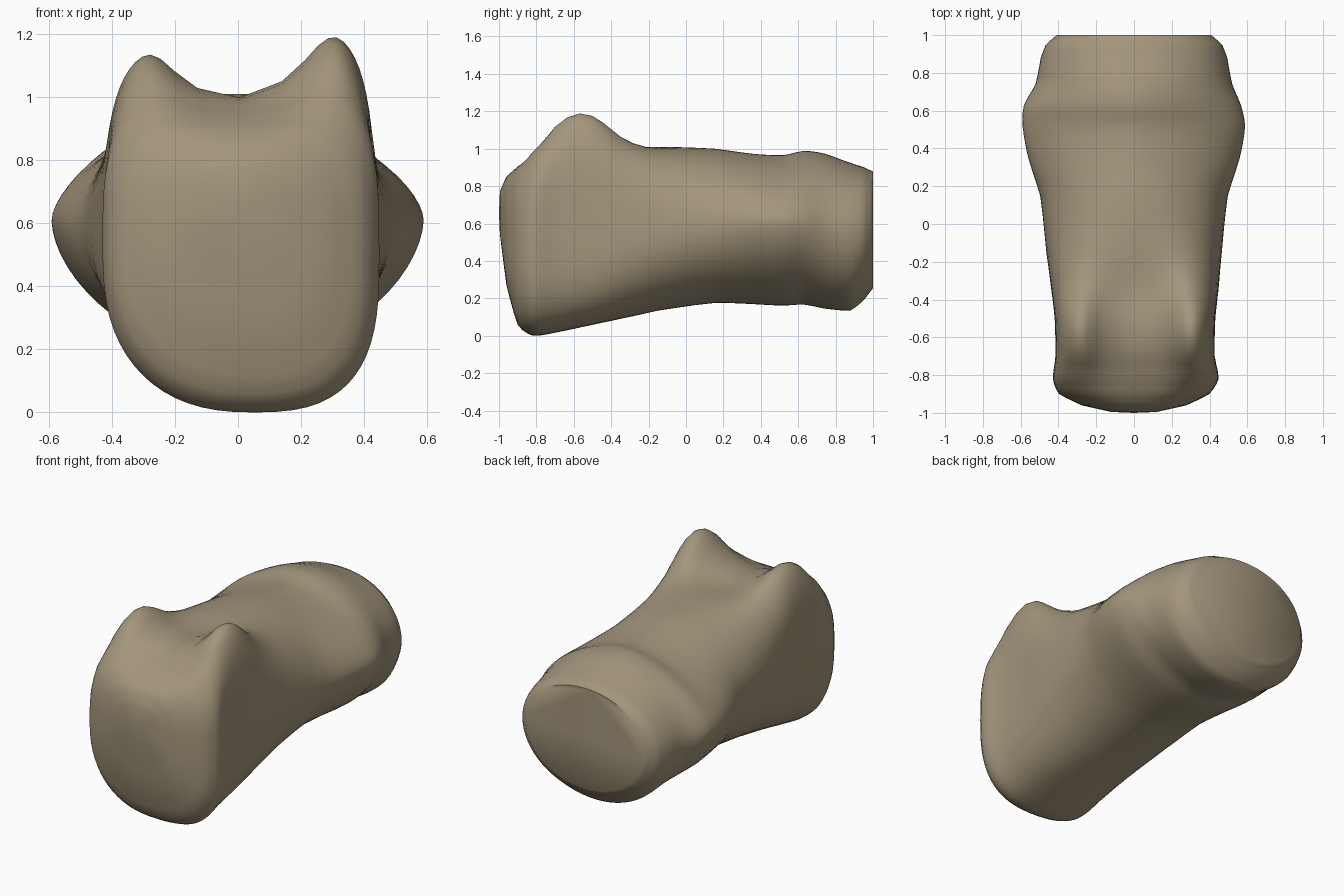
import bpy, bmesh, math

if "Cube" in bpy.data.objects:
    bpy.data.objects.remove(bpy.data.objects["Cube"])

# Single bone colour
mat = bpy.data.materials.new("dull tan bone")
mat.diffuse_color = (0.37, 0.305, 0.2, 1)
mat.use_nodes = True
mat.node_tree.nodes["Principled BSDF"].inputs["Base Color"].default_value = mat.diffuse_color

# Stations along the bone: y, centre x, half width, bottom z, top z,
# height of widest point, upper roundness, lower roundness
STATIONS = [
    (-0.995, 0.00, 0.12, 0.55, 0.78, 0.65, 2.3, 2.3),
    (-0.96, 0.00, 0.28, 0.27, 0.86, 0.58, 2.6, 2.4),
    (-0.90, 0.00, 0.405, 0.05, 0.91, 0.53, 3.2, 2.5),
    (-0.82, 0.01, 0.445, 0.00, 0.94, 0.50, 4.0, 2.6),
    (-0.70, 0.005, 0.42, 0.02, 0.955, 0.50, 4.8, 2.6),
    (-0.50, 0.005, 0.425, 0.065, 0.965, 0.52, 4.8, 2.5),
    (-0.35, 0.005, 0.443, 0.095, 0.99, 0.54, 3.5, 2.3),
    (-0.15, 0.00, 0.465, 0.14, 1.02, 0.56, 2.6, 2.1),
    (0.15, 0.00, 0.495, 0.185, 1.01, 0.60, 1.9, 1.9),
    (0.35, 0.00, 0.565, 0.175, 0.98, 0.62, 1.65, 1.75),
    (0.52, 0.00, 0.595, 0.165, 0.97, 0.62, 1.6, 1.75),
    (0.63, -0.01, 0.58, 0.175, 1.00, 0.61, 1.65, 1.75),
    (0.74, 0.00, 0.52, 0.15, 0.985, 0.58, 1.85, 1.85),
    (0.88, 0.00, 0.495, 0.135, 0.93, 0.56, 2.0, 2.0),
    (0.95, 0.00, 0.47, 0.195, 0.91, 0.56, 2.1, 2.0),
    (1.00, 0.00, 0.41, 0.26, 0.885, 0.57, 2.1, 2.0),
]
# Top knobs: x, y, height, inner spread, outer spread
KNOBS = [(0.325, -0.58, 0.29, 0.11, 0.17), (-0.295, -0.58, 0.22, 0.095, 0.17)]
SIDES, STEPS = 64, 3


def knob_rise(x, y):
    total = 0
    for kx, ky, height, inner, outer in KNOBS:
        sx = outer if abs(x) > abs(kx) and x * kx > 0 else inner
        sy = 0.145 if y < ky else 0.18
        total += height * math.exp(-((x - kx) / sx) ** 2 / 2 - ((y - ky) / sy) ** 2 / 2)
    return total


def ring(bm, st):
    y, cx, hw, zb, zt, zc, nt, nb = st
    verts = []
    for i in range(SIDES):
        a = 2 * math.pi * i / SIDES
        c, s = math.cos(a), math.sin(a)
        e = 2 / (nt if s > 0 else nb)
        x = cx + hw * math.copysign(abs(c) ** e, c)
        h = abs(s) ** e
        if s > 0:
            z = zc + (zt - zc) * h + knob_rise(x, y) * h
        else:
            z = zc - (zc - zb) * h
            x += 0.045 * h * h * max(0, min(1, -2 * y))  # front sole leans right
        verts.append(bm.verts.new((x, y, z)))
    return verts


# Loft the bone body through the stations
bm = bmesh.new()
rings = []
for a, b in zip(STATIONS, STATIONS[1:]):
    for k in range(STEPS):
        t = k / STEPS
        rings.append(ring(bm, [p + (q - p) * t for p, q in zip(a, b)]))
rings.append(ring(bm, STATIONS[-1]))
for r0, r1 in zip(rings, rings[1:]):
    for i in range(SIDES):
        j = (i + 1) % SIDES
        bm.faces.new((r0[i], r0[j], r1[j], r1[i]))

# Soften the station joints, then close both ends
inner = [v for r in rings[1:-1] for v in r]
for _ in range(4):
    bmesh.ops.smooth_vert(bm, verts=inner, factor=0.3, use_axis_x=True,
                          use_axis_y=False, use_axis_z=True)
tip = bm.verts.new((0, -1.0, 0.66))
for i in range(SIDES):
    bm.faces.new((rings[0][(i + 1) % SIDES], rings[0][i], tip))
bm.faces.new(rings[-1])
bmesh.ops.recalc_face_normals(bm, faces=bm.faces)

# Rest the lowest point on the ground
low = min(v.co.z for v in bm.verts)
bmesh.ops.translate(bm, verts=bm.verts, vec=(0, 0, -low))

mesh = bpy.data.meshes.new("bone_body")
bm.to_mesh(mesh)
bm.free()
mesh.materials.append(mat)
obj = bpy.data.objects.new("bone_body", mesh)
bpy.context.collection.objects.link(obj)
bpy.context.view_layer.objects.active = obj
obj.select_set(True)
bpy.ops.object.shade_smooth_by_angle(angle=math.radians(60))
